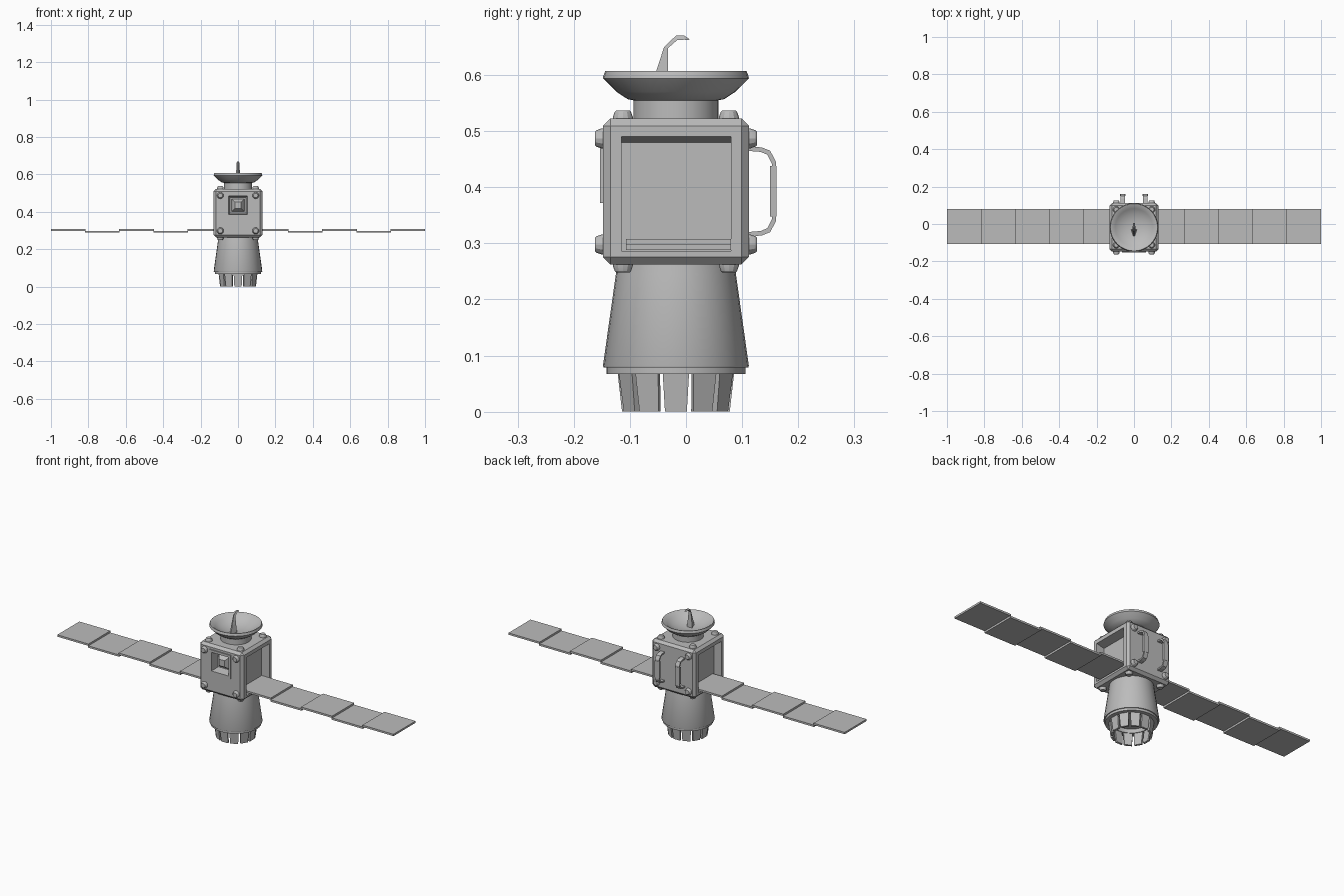
import bpy, math
from mathutils import Vector

if "Cube" in bpy.data.objects:
    bpy.data.objects.remove(bpy.data.objects["Cube"])

CY, CZ = -0.018, 0.3925          # body centre
H = 0.13                         # body half size

grey = bpy.data.materials.new("plain grey")
grey.diffuse_color = (0.5, 0.5, 0.5, 1)
grey.use_nodes = True
grey.node_tree.nodes["Principled BSDF"].inputs["Base Color"].default_value = grey.diffuse_color


def make(name, verts, faces, smooth=None):
    me = bpy.data.meshes.new(name)
    me.from_pydata([tuple(v) for v in verts], [], faces)
    me.materials.append(grey)
    ob = bpy.data.objects.new(name, me)
    bpy.context.collection.objects.link(ob)
    bpy.ops.object.select_all(action='DESELECT')
    ob.select_set(True)
    bpy.context.view_layer.objects.active = ob
    # consistent outward normals
    bpy.ops.object.mode_set(mode='EDIT')
    bpy.ops.mesh.select_all(action='SELECT')
    bpy.ops.mesh.normals_make_consistent(inside=False)
    bpy.ops.object.mode_set(mode='OBJECT')
    if smooth:
        bpy.ops.object.shade_smooth_by_angle(angle=math.radians(smooth))
    return ob


def loft(name, rings, smooth=None):
    """Skin a list of equal-length rings and cap both ends."""
    n = len(rings[0])
    verts = [v for r in rings for v in r]
    faces = [tuple(range(n)), tuple(range(len(verts) - n, len(verts)))]
    for k in range(len(rings) - 1):
        for i in range(n):
            j = (i + 1) % n
            faces.append((k * n + i, k * n + j, (k + 1) * n + j, (k + 1) * n + i))
    return make(name, verts, faces, smooth)


def circle(r, z, n=32):
    return [(r * math.cos(2 * math.pi * i / n), CY + r * math.sin(2 * math.pi * i / n), z)
            for i in range(n)]


def turned(name, profile, smooth=30, n=32):
    return loft(name, [circle(r, z, n) for r, z in profile], smooth)


def box(name, x0, x1, y0, y1, z0, z1):
    return loft(name, [[(x0, y0, z), (x1, y0, z), (x1, y1, z), (x0, y1, z)] for z in (z0, z1)])


def cut(target, cutter):
    m = target.modifiers.new("cut", 'BOOLEAN')
    m.operation, m.solver, m.object = 'DIFFERENCE', 'EXACT', cutter
    bpy.context.view_layer.objects.active = target
    bpy.ops.object.modifier_apply(modifier=m.name)
    bpy.data.objects.remove(cutter)


# Chamfered body
body = box("body", -H, H, CY - H, CY + H, CZ - H, CZ + H)
bev = body.modifiers.new("chamfer", 'BEVEL')
bev.width, bev.segments = 0.013, 1
bpy.ops.object.modifier_apply(modifier=bev.name)

# Side bays that hold the panel wings
for s in (-1, 1):
    rings = [[(s * x, -0.115, 0.286), (s * x, 0.08, 0.286), (s * x, 0.08, top), (s * x, -0.115, top)]
             for x, top in ((0.15, 0.492), (0.13, 0.490), (0.085, 0.480))]
    cut(body, loft("bay_cutter", rings))


# Front window: stepped square recess with a blunt pyramid inside
def square(h, y):
    return [(sx * h, y, 0.435 + sz * h) for sx, sz in ((-1, -1), (1, -1), (1, 1), (-1, 1))]


F = CY - H
cut(body, loft("window_cutter", [square(0.05, F - 0.02), square(0.05, F + 0.04)]))
frame_rings = [square(0.063, F + 0.002), square(0.063, F - 0.005),
               square(0.050, F - 0.005), square(0.042, F + 0.04)]
quads = [(4 * k + i, 4 * k + (i + 1) % 4, 4 * k + 4 + (i + 1) % 4, 4 * k + 4 + i)
         for k in range(3) for i in range(4)]
quads += [(0, 1, 13, 12), (1, 2, 14, 13), (2, 3, 15, 14), (3, 0, 12, 15)]
make("window_frame", [v for r in frame_rings for v in r], quads)
loft("window_pyramid", [square(0.034, F + 0.042), square(0.030, F + 0.028), square(0.017, F + 0.010)])

# Corner studs on top, bottom, front and back
for axis, label in ((Vector((0, 0, 1)), "top"), (Vector((0, 0, -1)), "bottom"),
                    (Vector((0, -1, 0)), "front"), (Vector((0, 1, 0)), "back")):
    u = Vector((1, 0, 0))
    v = axis.cross(u)
    for a in (-1, 1):
        for b in (-1, 1):
            c = Vector((0, CY, CZ)) + 0.0945 * (a * u + b * v)
            rings = [[c + axis * (H + d) + r * (math.cos(t * math.pi / 6) * u + math.sin(t * math.pi / 6) * v)
                      for t in range(12)]
                     for d, r in ((-0.003, 0.018), (0.002, 0.018), (0.012, 0.0145), (0.0145, 0.012))]
            loft(label + "_stud", rings, 25)

# Panel wings: overlapping plates at alternating heights
for s in (-1, 1):
    for i in range(5):
        x0 = 0.085 + i * 0.1825
        x1 = x0 + 0.185
        z0 = 0.298 if i % 2 == 0 else 0.288
        box("wing_panel", min(s * x0, s * x1), max(s * x0, s * x1), -0.107, 0.08, z0, z0 + 0.010)

# Flared engine bell and its lip
turned("engine_bell", [(0.104, 0.27), (0.107, 0.245), (0.130, 0.082), (0.129, 0.079),
                       (0.124, 0.079), (0.124, 0.067), (0.090, 0.067), (0.085, 0.085)])

# Twelve tapered petals round the nozzle
for k in range(12):
    a = k * math.pi / 6
    rings = []
    for z, r, hw in ((0.07, 0.104, 0.0235), (0.0, 0.096, 0.0195)):
        ring = []
        for rad, w in ((r, -1), (r, 1), (r - 0.011, 0.9), (r - 0.011, -0.9)):
            t = w * hw
            ring.append((rad * math.cos(a) - t * math.sin(a), CY + rad * math.sin(a) + t * math.cos(a), z))
        rings.append(ring)
    loft("nozzle_petal", rings)

# Neck and dish
turned("dish_neck", [(0.0755, 0.515), (0.0755, 0.56)])
turned("dish", [(0.076, 0.555), (0.086, 0.557), (0.106, 0.570), (0.130, 0.594), (0.1295, 0.598),
                (0.126, 0.607), (0.120, 0.606), (0.100, 0.590), (0.075, 0.576), (0.045, 0.567),
                (0.015, 0.563)], 35)

# Hooked feed horn with a triangular section
horn = []
for yb, zb, yt, zt, w in ((-0.030, 0.558, -0.068, 0.558, 0.016), (-0.032, 0.607, -0.053, 0.607, 0.011),
                          (-0.032, 0.648, -0.039, 0.650, 0.007), (-0.016, 0.662, -0.018, 0.670, 0.007),
                          (-0.003, 0.663, -0.003, 0.670, 0.006), (0.005, 0.662, 0.006, 0.664, 0.005)):
    horn.append([(-w, yb, zb), (w, yb, zb), (w * 0.25, yt, zt), (-w * 0.25, yt, zt)])
loft("feed_horn", horn)

# Two grab handles on the back: strap plus grip
outer = [(0.108, 0.473), (0.135, 0.471), (0.150, 0.465), (0.160, 0.446)]
inner = [(0.108, 0.465), (0.133, 0.463), (0.145, 0.458), (0.153, 0.442)]
pairs = list(zip(outer, inner))
pairs += [((a, 2 * CZ - b), (c, 2 * CZ - d)) for (a, b), (c, d) in reversed(pairs)]
for cx in (-0.06, 0.06):
    w = 0.012
    loft("grab_handle", [[(cx - w, a, b), (cx + w, a, b), (cx + w, c, d), (cx - w, c, d)]
                         for (a, b), (c, d) in pairs])
    box("handle_grip", cx - 0.014, cx + 0.014, 0.150, 0.161, 0.348, 0.438)
